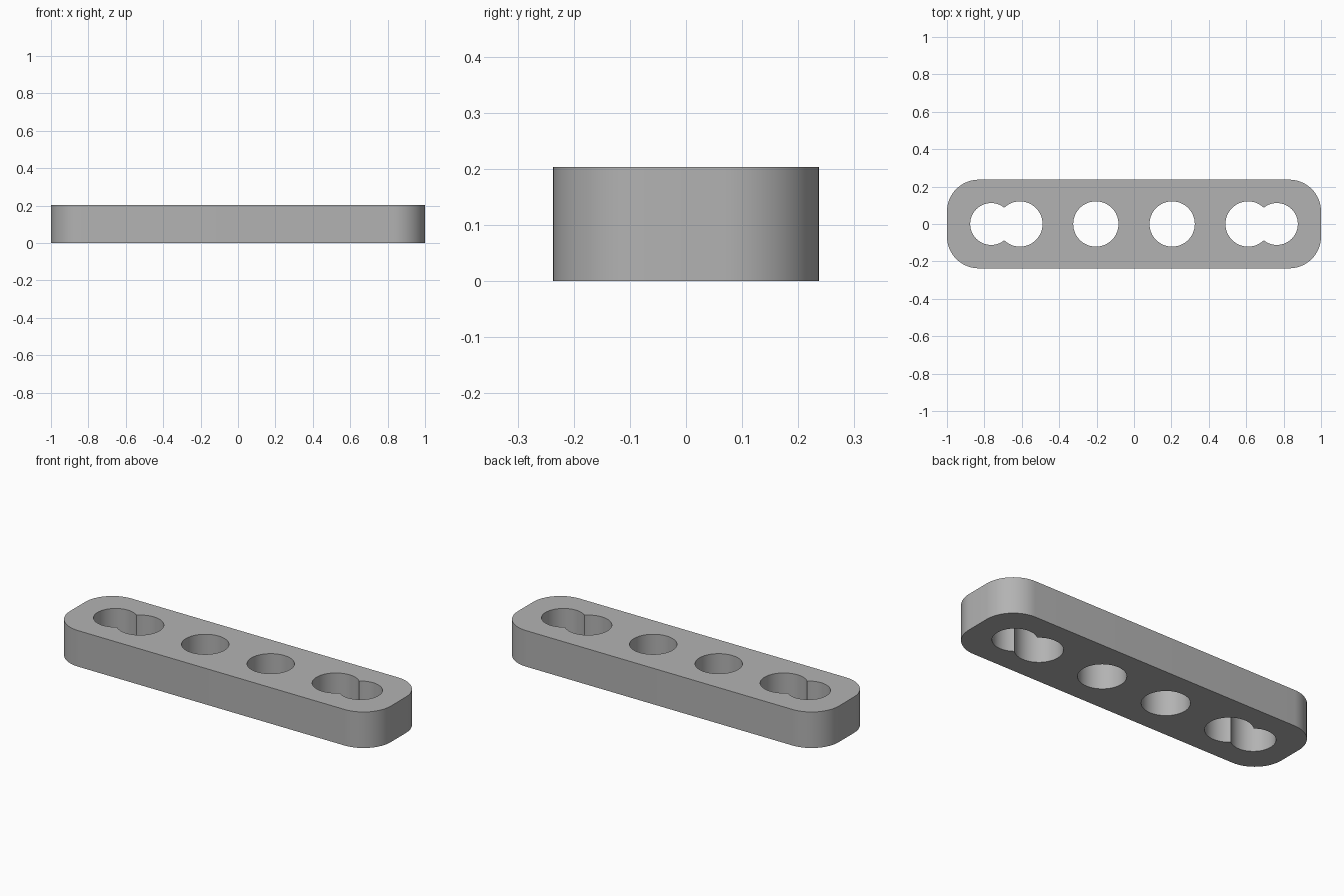
import bpy
import bmesh
from math import acos, cos, sin, pi, radians

cube = bpy.data.objects.get("Cube")
if cube:
    bpy.data.objects.remove(cube)

LENGTH, WIDTH, HEIGHT, CORNER = 2.0, 0.474, 0.203, 0.17
BIG, SMALL = 0.121, 0.112
SMALL_X, KEY_X, MID_X = 0.764, 0.61, 0.204


def arc(cx, cy, r, start, end, steps):
    """Points along an arc, both ends included."""
    angles = [start + (end - start) * i / steps for i in range(steps + 1)]
    return [(cx + r * cos(a), cy + r * sin(a)) for a in angles]


def rounded_rectangle():
    hx, hy = LENGTH / 2 - CORNER, WIDTH / 2 - CORNER
    corners = [(hx, hy), (-hx, hy), (-hx, -hy), (hx, -hy)]
    return [p for i, (x, y) in enumerate(corners)
            for p in arc(x, y, CORNER, i * pi / 2, (i + 1) * pi / 2, 16)]


def keyhole(side):
    """Large and small overlapping circles, the small one outermost."""
    d = SMALL_X - KEY_X
    a = (d * d + BIG ** 2 - SMALL ** 2) / (2 * d)
    big_angle, small_angle = acos(a / BIG), acos((a - d) / SMALL)
    pts = arc(KEY_X, 0, BIG, big_angle, 2 * pi - big_angle, 48)
    pts += arc(SMALL_X, 0, SMALL, -small_angle, small_angle, 40)[1:-1]
    return [(side * x, y) for x, y in pts]


# Flat outline with holes, extruded to a solid bar
outlines = [rounded_rectangle()]
for side in (-1, 1):
    outlines.append(keyhole(side))
    outlines.append(arc(side * MID_X, 0, BIG, 0, 2 * pi, 64)[:-1])

curve = bpy.data.curves.new("bar_profile", "CURVE")
curve.dimensions = "2D"
curve.fill_mode = "BOTH"
curve.extrude = HEIGHT / 2
for points in outlines:
    spline = curve.splines.new("POLY")
    spline.points.add(len(points) - 1)
    for point, (x, y) in zip(spline.points, points):
        point.co = (x, y, 0, 1)
    spline.use_cyclic_u = True

bar = bpy.data.objects.new("perforated_bar", curve)
bpy.context.collection.objects.link(bar)
bar.location.z = HEIGHT / 2
bpy.ops.object.select_all(action="DESELECT")
bar.select_set(True)
bpy.context.view_layer.objects.active = bar
bpy.ops.object.convert(target="MESH")
bar = bpy.context.object

# Weld caps to walls and face everything outwards
bm = bmesh.new()
bm.from_mesh(bar.data)
bmesh.ops.remove_doubles(bm, verts=bm.verts, dist=0.0001)
bmesh.ops.recalc_face_normals(bm, faces=bm.faces)
bm.to_mesh(bar.data)
bm.free()
bpy.ops.object.shade_smooth_by_angle(angle=radians(30))

# Plain grey
grey = bpy.data.materials.new("grey")
grey.use_nodes = True
colour = (0.45, 0.45, 0.45, 1)
grey.diffuse_color = colour
grey.node_tree.nodes["Principled BSDF"].inputs["Base Color"].default_value = colour
bar.data.materials.clear()
bar.data.materials.append(grey)
